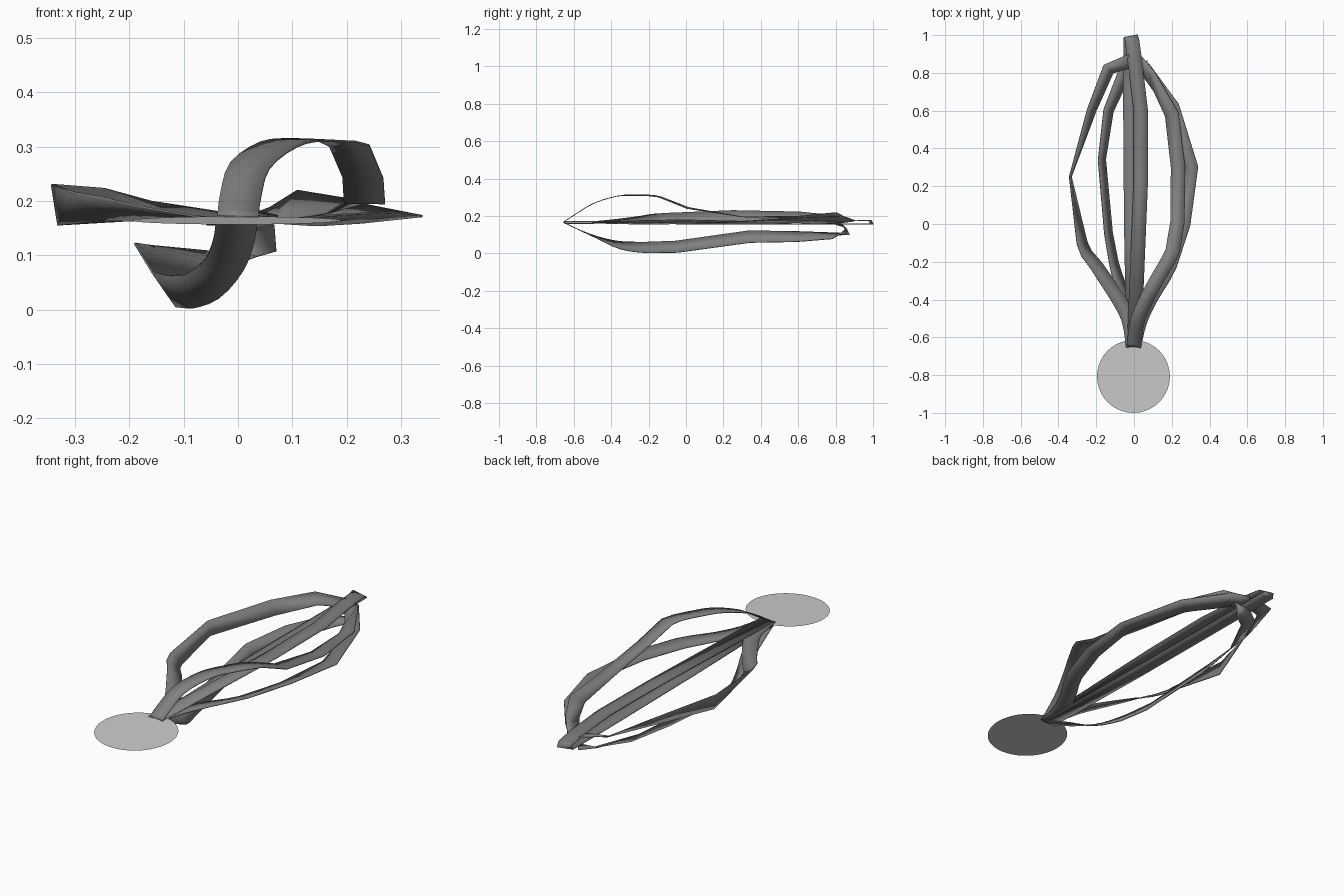
import bpy, bmesh, math
from mathutils import Vector, Matrix

if "Cube" in bpy.data.objects:
    bpy.data.objects.remove(bpy.data.objects["Cube"])

HALF = 0.038
dark = bpy.data.materials.new("dark_grey")
dark.diffuse_color = (0.22, 0.22, 0.22, 1)
dark.use_nodes = True
dark.node_tree.nodes["Principled BSDF"].inputs["Base Color"].default_value = dark.diffuse_color


def finish(name, bm, mat=None, thickness=0):
    me = bpy.data.meshes.new(name)
    bm.to_mesh(me)
    bm.free()
    if mat:
        me.materials.append(mat)
    ob = bpy.data.objects.new(name, me)
    bpy.context.collection.objects.link(ob)
    bpy.ops.object.select_all(action='DESELECT')
    ob.select_set(True)
    bpy.context.view_layer.objects.active = ob
    bpy.ops.object.shade_smooth_by_angle(angle=math.radians(30))
    if thickness:
        sol = ob.modifiers.new("thickness", 'SOLIDIFY')
        sol.thickness = thickness
        sol.offset = 0
    return ob


def refine(pts):
    """Round the front bend of a strand, keep its rear part angular."""
    out = []
    for i in range(len(pts) - 1):
        p0, p1, p2 = pts[max(i - 1, 0)], pts[i], pts[i + 1]
        p3 = pts[min(i + 2, len(pts) - 1)]
        n = 3 if p2[1] < -0.08 else 1
        for k in range(n):
            t = k / n
            out.append([0.5 * (2 * b + (c - a) * t + (2 * a - 5 * b + 4 * c - d) * t * t
                               + (3 * b - a - 3 * c + d) * t ** 3)
                        for a, b, c, d in zip(p0, p1, p2, p3)])
    out.append(list(pts[-1]))
    return out


def ribbon(name, pts, smooth=True):
    """Flat strip along points (x, y, z, tilt in degrees)."""
    rows = refine(pts) if smooth else pts
    pos = [Vector(r[:3]) for r in rows]
    bm = bmesh.new()
    prev = None
    for i, r in enumerate(rows):
        t = (pos[min(i + 1, len(pos) - 1)] - pos[max(i - 1, 0)]).normalized()
        a = math.radians(r[3])
        d = Vector((math.cos(a), 0, math.sin(a)))
        d = (d - t * d.dot(t)).normalized() * HALF
        pair = bm.verts.new(pos[i] - d), bm.verts.new(pos[i] + d)
        if prev:
            bm.faces.new((prev[0], prev[1], pair[1], pair[0]))
        prev = pair
    return finish(name, bm, dark, 0.004)


# Round, slightly tilted disc at the front
bm = bmesh.new()
bmesh.ops.create_circle(bm, cap_ends=True, segments=40, radius=0.193,
                        matrix=Matrix.Translation((-0.003, -0.807, 0.164))
                        @ Matrix.Rotation(math.radians(2.2), 4, 'X'))
finish("disc", bm)

# Central strip folded back on itself at the rear
ribbon("center_strip", [
    (-0.003, -0.65, 0.160, 0), (-0.015, 0, 0.158, 0), (-0.02, 0.7, 0.157, 0),
    (-0.018, 0.98, 0.157, 0), (-0.016, 0.995, 0.168, 0), (-0.01, 0.97, 0.175, 0),
    (0.005, 0.86, 0.179, 0), (0.036, 0.6, 0.172, 0), (0.035, 0.2, 0.169, 0),
    (0.0, -0.65, 0.171, 0)], smooth=False)

# Strand arching upward on the right
ribbon("upper_strand", [
    (0, -0.65, 0.172, 0), (0.005, -0.59, 0.21, 0), (0.022, -0.5, 0.265, 0),
    (0.075, -0.38, 0.304, 0), (0.13, -0.28, 0.312, -2), (0.205, -0.14, 0.302, -4),
    (0.23, 0.01, 0.243, -5), (0.233, 0.3, 0.196, 0), (0.2, 0.58, 0.188, 15),
    (0.09, 0.79, 0.19, 45), (0.01, 0.865, 0.17, 10)])

# Flat outer strand on the right
ribbon("right_strand", [
    (0, -0.65, 0.168, 0), (0.03, -0.52, 0.167, 0), (0.09, -0.39, 0.165, 5),
    (0.19, -0.22, 0.166, 15), (0.262, 0, 0.17, 15), (0.302, 0.3, 0.17, 3),
    (0.205, 0.62, 0.178, 20), (0.06, 0.82, 0.178, 25), (0, 0.87, 0.172, 5)])

# Outer strand on the left, twisting upright halfway
ribbon("left_strand", [
    (-0.005, -0.65, 0.17, 0), (-0.03, -0.5, 0.168, -3), (-0.1, -0.37, 0.172, -12),
    (-0.2, -0.22, 0.182, -25), (-0.275, -0.1, 0.19, -42), (-0.337, 0.25, 0.193, -81),
    (-0.225, 0.6, 0.193, -50), (-0.135, 0.82, 0.18, -25), (0.0, 0.87, 0.172, -5)])

# Strand drooping below on the left and hooking up at the rear
ribbon("lower_strand", [
    (-0.003, -0.65, 0.165, 0), (-0.007, -0.58, 0.13, 0), (-0.025, -0.47, 0.083, -8),
    (-0.065, -0.35, 0.043, -32), (-0.108, -0.2, 0.032, -50), (-0.135, -0.05, 0.036, -55),
    (-0.17, 0.34, 0.09, -58), (-0.135, 0.6, 0.09, -45), (-0.05, 0.8, 0.094, -20),
    (0.012, 0.845, 0.1, 10), (0.035, 0.86, 0.12, 15), (0.03, 0.84, 0.148, 5),
    (0.02, 0.8, 0.156, 0)])
